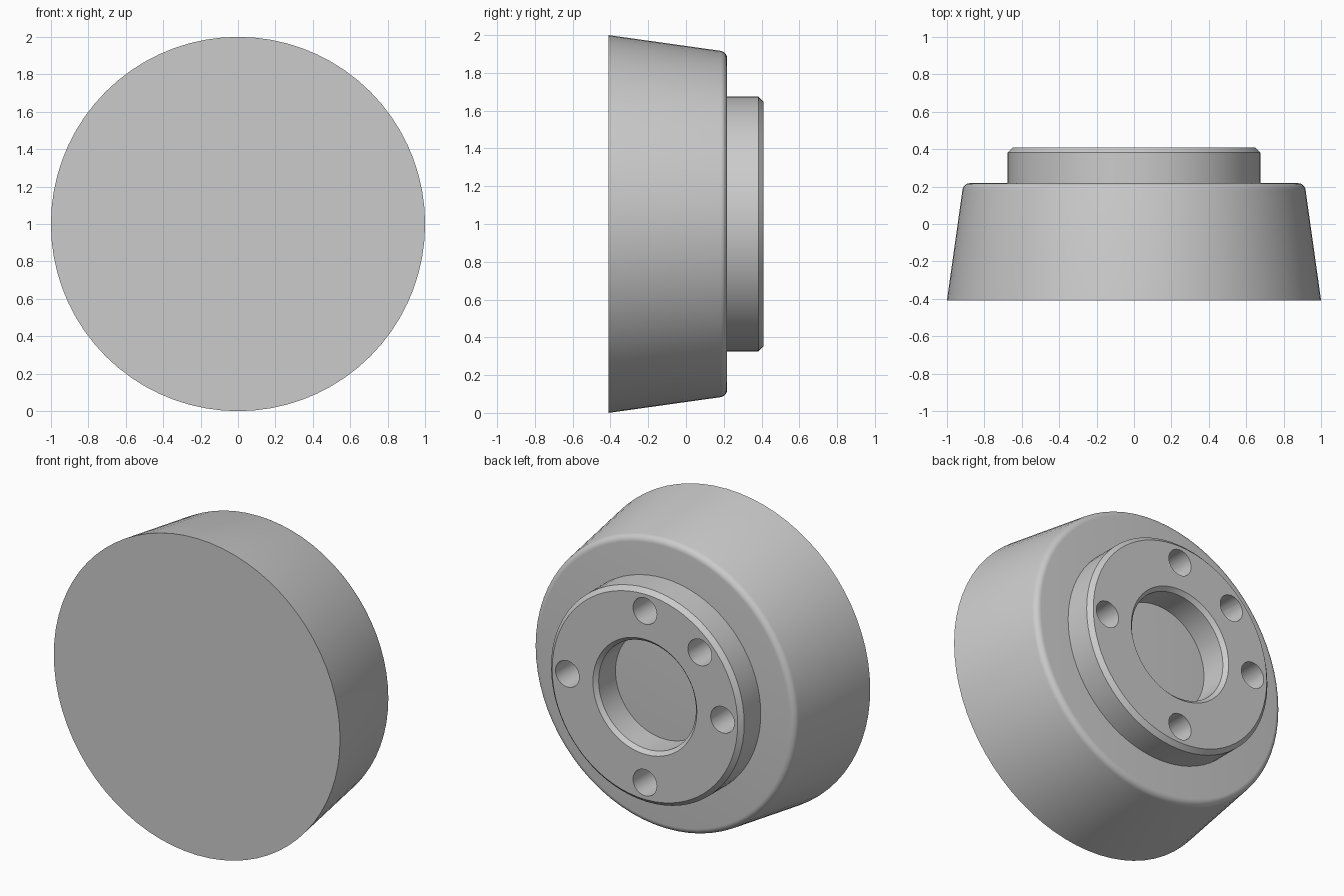
import bpy, bmesh, math
from mathutils import Matrix, Vector

cube = bpy.data.objects.get("Cube")
if cube:
    bpy.data.objects.remove(cube, do_unlink=True)

grey = bpy.data.materials.new("plain_grey")
grey.use_nodes = True
grey.diffuse_color = (0.6, 0.6, 0.6, 1)
grey.node_tree.nodes["Principled BSDF"].inputs["Base Color"].default_value = (0.6, 0.6, 0.6, 1)

CENTRE = Vector((0, 0, 1))
BACK, END = 0.218, 0.41      # back of the body, end of the collar


def add_object(name, bm):
    bmesh.ops.recalc_face_normals(bm, faces=bm.faces)
    mesh = bpy.data.meshes.new(name)
    bm.to_mesh(mesh)
    bm.free()
    mesh.materials.append(grey)
    obj = bpy.data.objects.new(name, mesh)
    bpy.context.collection.objects.link(obj)
    return obj


def lathe(name, profile, closed=False, steps=72):
    """Turn (radius, y) points about the y axis through CENTRE."""
    bm = bmesh.new()
    verts = [bm.verts.new(CENTRE + Vector((r, y, 0))) for r, y in profile]
    pairs = list(zip(verts, verts[1:]))
    if closed:
        pairs.append((verts[-1], verts[0]))
    edges = [bm.edges.new(p) for p in pairs]
    bmesh.ops.spin(bm, geom=verts + edges, cent=CENTRE, axis=(0, 1, 0),
                   angle=math.tau, steps=steps, use_duplicate=False)
    bmesh.ops.remove_doubles(bm, verts=bm.verts, dist=0.0001)
    if not closed:
        bmesh.ops.holes_fill(bm, edges=[e for e in bm.edges if e.is_boundary], sides=0)
    return add_object(name, bm)


def smooth(obj):
    bpy.ops.object.select_all(action='DESELECT')
    obj.select_set(True)
    bpy.context.view_layer.objects.active = obj
    bpy.ops.object.shade_smooth_by_angle(angle=math.radians(30))


# Tapered body with a rounded back edge
fillet = 0.04
rounded = [(0.877 + fillet * math.cos(a), BACK - fillet + fillet * math.sin(a))
           for a in (math.radians(8 + 82 * i / 6) for i in range(7))]
body = lathe("tapered_body", [(1, -0.41)] + rounded)

# Collar ring, chamfered outside and at the bore
collar = lathe("collar", [(0.34, BACK), (0.675, BACK), (0.675, END - 0.027),
                          (0.648, END), (0.363, END), (0.34, END - 0.024)], closed=True)

# Screw holes: four square to each other and one between
bm = bmesh.new()
for degrees in (0, 90, 135, 180, 270):
    a = math.radians(degrees)
    spot = CENTRE + Vector((0.542 * math.cos(a), 0.31, 0.542 * math.sin(a)))
    bmesh.ops.create_cone(bm, cap_ends=True, segments=32, radius1=0.083, radius2=0.083,
                          depth=0.4, matrix=Matrix.Translation(spot) @ Matrix.Rotation(math.pi / 2, 4, 'X'))
cutter = add_object("hole_cutter", bm)
cutter.hide_render = True

cut = collar.modifiers.new("screw_holes", 'BOOLEAN')
cut.operation = 'DIFFERENCE'
cut.solver = 'EXACT'
cut.object = cutter
bpy.context.view_layer.objects.active = collar
bpy.ops.object.modifier_apply(modifier=cut.name)
bpy.data.objects.remove(cutter, do_unlink=True)

for part in (body, collar):
    smooth(part)
